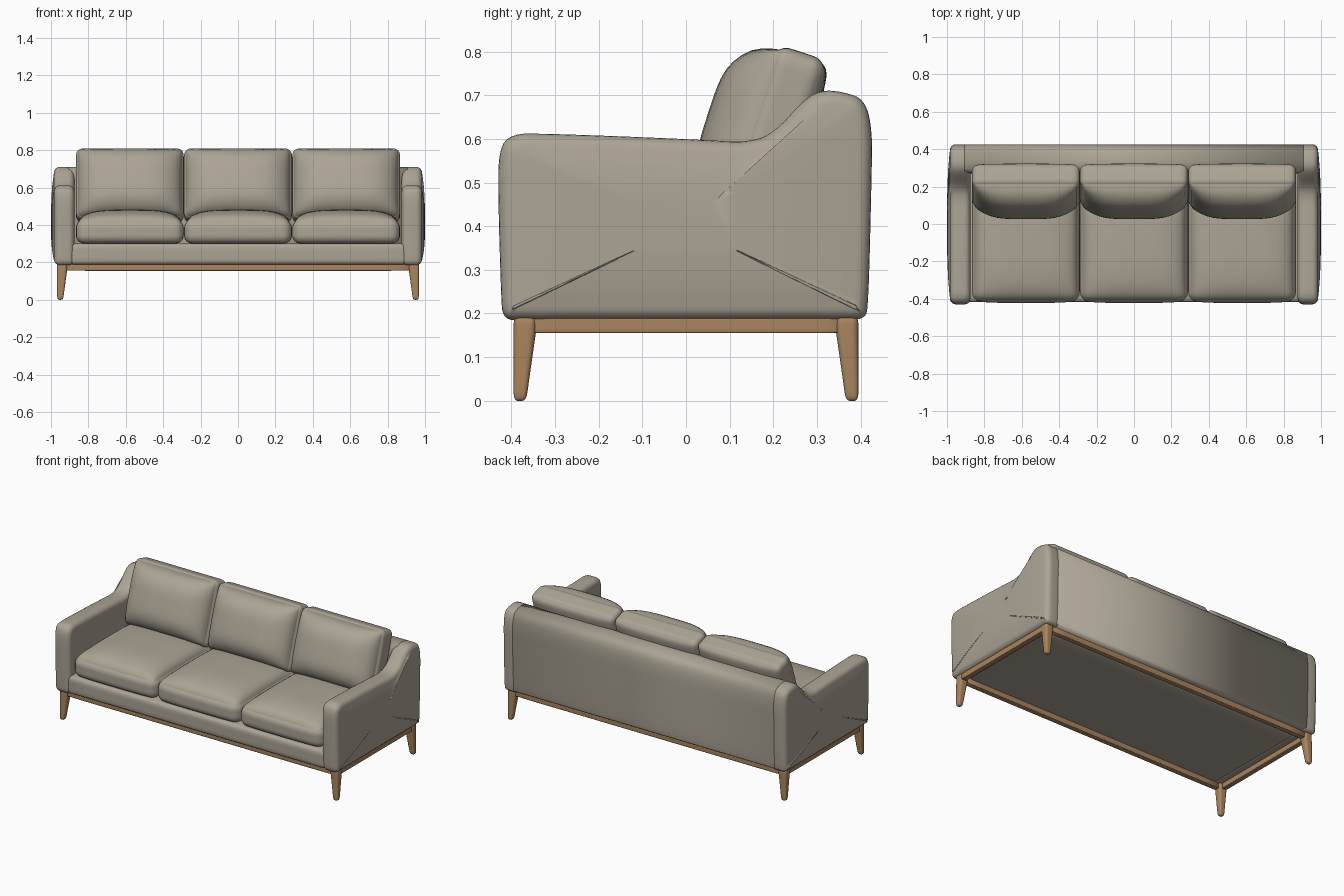
import bpy, bmesh, math
from mathutils import Vector, Matrix

cube = bpy.data.objects.get("Cube")
if cube:
    bpy.data.objects.remove(cube, do_unlink=True)


def material(name, rgb):
    m = bpy.data.materials.new(name)
    m.use_nodes = True
    m.diffuse_color = (*rgb, 1)
    bsdf = m.node_tree.nodes["Principled BSDF"]
    bsdf.inputs["Base Color"].default_value = (*rgb, 1)
    bsdf.inputs["Roughness"].default_value = 0.8
    return m


FABRIC = material("warm grey fabric", (0.41, 0.37, 0.30))
WOOD = material("oak wood", (0.40, 0.235, 0.115))


def finish(bm, name, mat):
    bmesh.ops.recalc_face_normals(bm, faces=bm.faces)
    for f in bm.faces:
        f.smooth = True
    mesh = bpy.data.meshes.new(name)
    bm.to_mesh(mesh)
    bm.free()
    mesh.materials.append(mat)
    obj = bpy.data.objects.new(name, mesh)
    bpy.context.collection.objects.link(obj)
    return obj


def soft_box(name, lo, hi, r, mat, cuts=9, deform=None, tilt=0):
    """Rounded box between two corners; deform(p, u) moves local points."""
    lo, hi = Vector(lo), Vector(hi)
    mid, half = (lo + hi) / 2, (hi - lo) / 2
    bm = bmesh.new()
    bmesh.ops.create_cube(bm, size=2)
    bmesh.ops.subdivide_edges(bm, edges=bm.edges, cuts=cuts, use_grid_fill=True)
    place = Matrix.Translation(mid) @ Matrix.Rotation(-tilt, 4, 'X')
    for v in bm.verts:
        u = Vector([math.sin(c * math.pi / 2) for c in v.co])
        p = Vector([a * h for a, h in zip(u, half)])
        core = Vector([max(r - h, min(h - r, a)) for a, h in zip(p, half)])
        p = core + (p - core).normalized() * r
        if deform:
            deform(p, u)
        v.co = place @ p
    return finish(bm, name, mat)


def smooth_loop(points, rounds=2):
    """Corner-cutting of a closed profile."""
    pts = [Vector(p) for p in points]
    for _ in range(rounds):
        pts = [q for a, b in zip(pts, pts[1:] + pts[:1])
               for q in (a.lerp(b, 0.25), a.lerp(b, 0.75))]
    return pts


def inset(loop, d):
    out = []
    for i, p in enumerate(loop):
        t = (loop[(i + 1) % len(loop)] - loop[i - 1]).normalized()
        out.append(p + Vector((t.y, -t.x)) * d)
    return out


def loft(name, rings, mat):
    """Skin between (x, loop of y-z points) rings, with capped ends."""
    bm = bmesh.new()
    rows = [[bm.verts.new((x, p.x, p.y)) for p in loop] for x, loop in rings]
    for a, b in zip(rows, rows[1:]):
        for i in range(len(a)):
            bm.faces.new((a[i - 1], a[i], b[i], b[i - 1]))
    bm.faces.new(rows[0])
    bm.faces.new(rows[-1])
    return finish(bm, name, mat)


# Side outline: up the front, along the armrest, over the back, down
OUTLINE = [(-.42, .185), (-.424, .25), (-.43, .45), (-.43, .575), (-.40, .612),
           (-.32, .612), (-.1, .604), (.05, .597), (.14, .592), (.2, .612),
           (.27, .69), (.31, .712), (.36, .708), (.41, .69), (.427, .62),
           (.425, .5), (.418, .22), (.41, .186), (.35, .186), (0, .186), (-.37, .186)]

# Arms with rounded rims and a gently bulging outer face
arm_loop = smooth_loop(OUTLINE)
centre = Vector((0, .4))
ROUND = 0.032
for side, label in ((1, "left"), (-1, "right")):
    rings = []
    for k in range(6):
        a = k / 5 * math.pi / 2
        rings.append((.875 + ROUND * (1 - math.sin(a)), inset(arm_loop, ROUND * (1 - math.cos(a)))))
    rings.reverse()
    rings = rings[::-1][::-1]
    inner = rings[::-1]
    inner = [(x, loop) for x, loop in reversed(inner)]
    outer = []
    for k in range(6):
        a = k / 5 * math.pi / 2
        outer.append((.952 + ROUND * math.sin(a), inset(arm_loop, ROUND * (1 - math.cos(a)))))
    rim = outer[-1][1]
    for s in (.9, .75, .55, .3):
        outer.append((.984 + .016 * (1 - s ** 3), [centre + (p - centre) * s for p in rim]))
    loft(label + "_arm", [(side * x, loop) for x, loop in inner + outer], FABRIC)

# Backrest between the arms
back_loop = smooth_loop([(.27, .188), (.27, .55)] + OUTLINE[10:18])
loft("backrest", [(-.908, back_loop), (.908, back_loop)], FABRIC)

# Seat base
soft_box("seat_base", (-.92, -.418, .187), (.92, .32, .302), .025, FABRIC)


def puff_seat(p, u):
    fade_x = 1 - u.x ** 4
    if u.z > 0:
        p.z += .055 * fade_x * (1 - u.y ** 4) * u.z
    if u.y < 0:
        p.y += .012 * fade_x * u.y


def puff_back(p, u):
    fill = (1 - u.x ** 4) * (1 - u.z ** 4)
    p.y += u.y * fill * (.1 if u.y < 0 else .015)


# Seat and back cushions, three of each
for i, label in enumerate(("right", "middle", "left")):
    x = (i - 1) * .578
    soft_box(label + "_seat_cushion", (x - .288, -.41, .3), (x + .288, .2, .427),
             .045, FABRIC, 21, puff_seat)
    soft_box(label + "_back_cushion", (x - .288, .143, .412), (x + .288, .267, .808),
             .035, FABRIC, 21, puff_back, math.radians(18))

# Wooden frame rails
for s, end, side in ((-1, "front", "right"), (1, "back", "left")):
    y0, y1 = sorted((s * .355, s * .388))
    soft_box(end + "_rail", (-.94, y0, .155), (.94, y1, .194), .004, WOOD, 5)
    x0, x1 = sorted((s * .93, s * .963))
    soft_box(side + "_rail", (x0, -.37, .155), (x1, .37, .194), .004, WOOD, 5)

# Tapered legs, straight on their outer faces
for sx, side in ((1, "left"), (-1, "right")):
    for sy, end in ((-1, "front"), (1, "back")):
        def taper(p, u, sx=sx, sy=sy):
            k = .55 + .45 * min(1, (p.z + .1) / .165)
            p.x = sx * (.028 - (.028 - sx * p.x) * k) - sx * .006 * (1 - k)
            p.y = sy * (.026 - (.026 - sy * p.y) * k)
        cx, cy = sx * .941, sy * .369
        soft_box(f"{end}_{side}_leg", (cx - .028, cy - .026, 0), (cx + .028, cy + .026, .196),
                 .016, WOOD, 13, taper)
